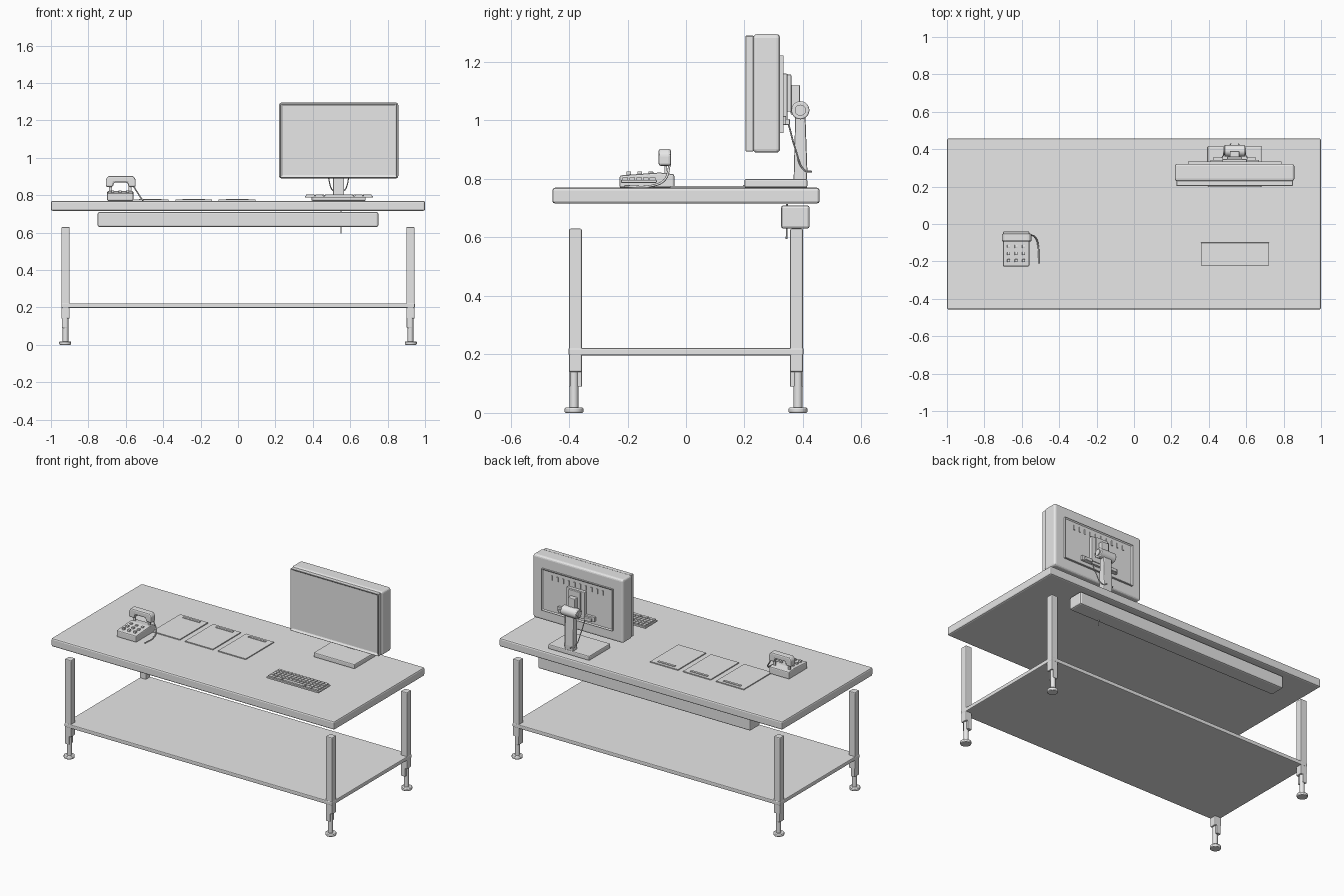
import bpy, bmesh, math
from mathutils import Vector

if "Cube" in bpy.data.objects:
    bpy.data.objects.remove(bpy.data.objects["Cube"])

mat = bpy.data.materials.new("light_grey")
mat.diffuse_color = (0.8, 0.8, 0.8, 1)
mat.use_nodes = True
mat.node_tree.nodes["Principled BSDF"].inputs["Base Color"].default_value = mat.diffuse_color


def finish(ob, bevel=0.0, segments=2):
    ob.data.materials.append(mat)
    if bevel:
        m = ob.modifiers.new("bevel", 'BEVEL')
        m.width, m.segments, m.limit_method = bevel, segments, 'ANGLE'
    return ob


def from_bmesh(name, bm, bevel=0.0, segments=2):
    bmesh.ops.recalc_face_normals(bm, faces=bm.faces)
    me = bpy.data.meshes.new(name)
    bm.to_mesh(me)
    bm.free()
    ob = bpy.data.objects.new(name, me)
    bpy.context.collection.objects.link(ob)
    return finish(ob, bevel, segments)


def add_box(bm, x0, x1, y0, y1, z0, z1):
    vs = bmesh.ops.create_cube(bm, size=1)['verts']
    for v in vs:
        v.co = Vector(((x0 + x1) / 2 + v.co.x * (x1 - x0),
                       (y0 + y1) / 2 + v.co.y * (y1 - y0),
                       (z0 + z1) / 2 + v.co.z * (z1 - z0)))


def boxes(name, dims, bevel=0.0, segments=2):
    bm = bmesh.new()
    for d in dims:
        add_box(bm, *d)
    return from_bmesh(name, bm, bevel, segments)


def box(name, *d, bevel=0.0, segments=2):
    return boxes(name, [d], bevel, segments)


def cylinder(name, r, depth, loc, axis='Z', bevel=0.0, sides=24):
    rot = (0, math.pi / 2, 0) if axis == 'X' else (0, 0, 0)
    bpy.ops.mesh.primitive_cylinder_add(vertices=sides, radius=r, depth=depth,
                                        location=loc, rotation=rot)
    ob = bpy.context.object
    ob.name = name
    bpy.ops.object.shade_smooth_by_angle()
    return finish(ob, bevel)


def extrude_x(name, profile, x0, x1, bevel=0.0):
    # prism along x from a (y, z) outline
    bm = bmesh.new()
    f = bm.faces.new([bm.verts.new((x0, y, z)) for y, z in profile])
    r = bmesh.ops.extrude_face_region(bm, geom=[f])
    for v in r['geom']:
        if isinstance(v, bmesh.types.BMVert):
            v.co.x = x1
    return from_bmesh(name, bm, bevel)


def cable(name, pts, r):
    cu = bpy.data.curves.new(name, 'CURVE')
    cu.dimensions = '3D'
    cu.bevel_depth, cu.bevel_resolution, cu.resolution_u = r, 2, 8
    cu.use_fill_caps = True
    sp = cu.splines.new('BEZIER')
    sp.bezier_points.add(len(pts) - 1)
    for p, co in zip(sp.bezier_points, pts):
        p.co = co
        p.handle_left_type = p.handle_right_type = 'AUTO'
    ob = bpy.data.objects.new(name, cu)
    bpy.context.collection.objects.link(ob)
    cu.materials.append(mat)


# Desk
box("tabletop", -1, 1, -.457, .457, .716, .77, bevel=.009)
box("cable_tray", -.75, .75, .325, .423, .63, .71, bevel=.009)
box("lower_shelf", -.945, .945, -.402, .402, .197, .222, bevel=.005)
for sx in (-1, 1):
    for sy in (-1, 1):
        x, y = sx * .922, sy * .378
        box("leg", x - .022, x + .022, y - .022, y + .022, .14, .63, bevel=.005)
        box("leg_sleeve", x - .02, x + .008, y - .022, y + .022, .09, .15, bevel=.002)
        cylinder("leg_post", .015, .13, (x, sy * .383, .08))
        cylinder("leg_foot", .032, .018, (x + sx * .002, sy * .383, .009), bevel=.004)

# Monitor: rounded housing, and a front frame with the screen set back in it
MX = .538
box("monitor_housing", MX - .319, MX + .319, .229, .322, .89, 1.295, bevel=.013, segments=3)
bm = bmesh.new()
add_box(bm, MX - .311, MX + .311, .203, .231, .894, 1.29)
front = min(bm.faces, key=lambda f: f.calc_center_median().y)
bmesh.ops.inset_individual(bm, faces=[front], thickness=.017)
bmesh.ops.translate(bm, verts=front.verts, vec=(0, .01, 0))
from_bmesh("monitor_frame_and_screen", bm, .002, 1)

# Rear panel, set back inside a raised rim
bm = bmesh.new()
add_box(bm, MX - .25, MX + .25, .318, .333, .957, 1.222)
rear = max(bm.faces, key=lambda f: f.calc_center_median().y)
bmesh.ops.inset_individual(bm, faces=[rear], thickness=.01)
bmesh.ops.translate(bm, verts=rear.verts, vec=(0, -.006, 0))
from_bmesh("rear_panel", bm)
boxes("rear_vents", [(MX - .185 + i * .04, MX - .175 + i * .04, .325, .332, 1.165, 1.195)
                     for i in range(10)])
boxes("connector_panel", [(MX - .13, MX + .13, .325, .342, .985, 1.015)]
      + [(MX + c - .025, MX + c + .025, .34, .355, .985, 1.005) for c in (-.09, .09)], .002)

# Mount and stand
box("mount_plate", MX - .065, MX + .065, .325, .347, 1.0, 1.16, bevel=.003)
box("mount_bracket", MX - .04, MX + .04, .345, .36, 1.03, 1.157, bevel=.003)
box("mount_head", MX - .025, MX + .025, .358, .39, 1.02, 1.122, bevel=.004)
cylinder("hinge", .031, .11, (MX, .391, 1.035), 'X', bevel=.004)
cylinder("hinge_cap", .019, .122, (MX, .391, 1.035), 'X')
extrude_x("stand_neck", [(.368, .795), (.413, .795), (.415, .83), (.408, 1.03), (.374, 1.03)],
          MX - .03, MX + .03, .005)
box("stand_base", MX - .145, MX + .145, .2, .415, .77, .8, bevel=.006)
for s in (-1, 1):
    cable("monitor_cable", [(MX + s * .07, .35, .99), (MX + s * .055, .375, .9),
                            (MX + s * .035, .405, .83), (MX + s * .02, .43, .825)], .003)
cable("tray_cable", [(.55, .345, .715), (.55, .345, .65), (.551, .344, .595)], .003)

# Keyboard
box("keyboard", .357, .723, -.222, -.1, .787, .797, bevel=.002)
keys = [(.364 + c * .0253, .385 + c * .0253, y, y + .019, .796, .805)
        for c in range(14) for y in (-.193, -.17, -.147, -.124)]
keys += [(a, b, -.217, -.198, .796, .805) for a, b in
         ((.364, .41), (.415, .455), (.465, .615), (.625, .665), (.67, .714))]
boxes("keyboard_keys", keys)

# Clipboards
for x in (-.47, -.237, -.005):
    box("clipboard", x - .098, x + .098, -.055, .228, .769, .776)
    box("clipboard_clip", x - .06, x + .06, .195, .21, .775, .78)

# Telephone
PX = -.63
extrude_x("phone_body", [(-.227, .77), (-.04, .77), (-.04, .816), (-.09, .822), (-.227, .812)],
          PX - .07, PX + .07, .006)
boxes("phone_buttons", [(PX + i * .04 - .008, PX + i * .04 + .008, y - .008, y + .008, .81, .826)
                        for i in (-1, 0, 1) for y in (-.12, -.158, -.196)], .002)
boxes("phone_cradle", [(PX + s * .052 - .008, PX + s * .052 + .008, -.073, -.065, .812, .85)
                       for s in (-1, 1)])
bm = bmesh.new()
outline = [(-.08, .845), (-.042, .845), (-.036, .868), (.036, .868), (.042, .845),
           (.08, .845), (.08, .885), (.066, .903), (-.066, .903), (-.08, .885)]
f = bm.faces.new([bm.verts.new((PX + .003 + x, -.094, z)) for x, z in outline])
r = bmesh.ops.extrude_face_region(bm, geom=[f])
for v in r['geom']:
    if isinstance(v, bmesh.types.BMVert):
        v.co.y = -.051
from_bmesh("phone_handset", bm, .008)
cable("phone_cord", [(-.56, -.055, .85), (-.525, -.075, .795), (-.512, -.12, .776),
                     (-.51, -.21, .775)], .004)
